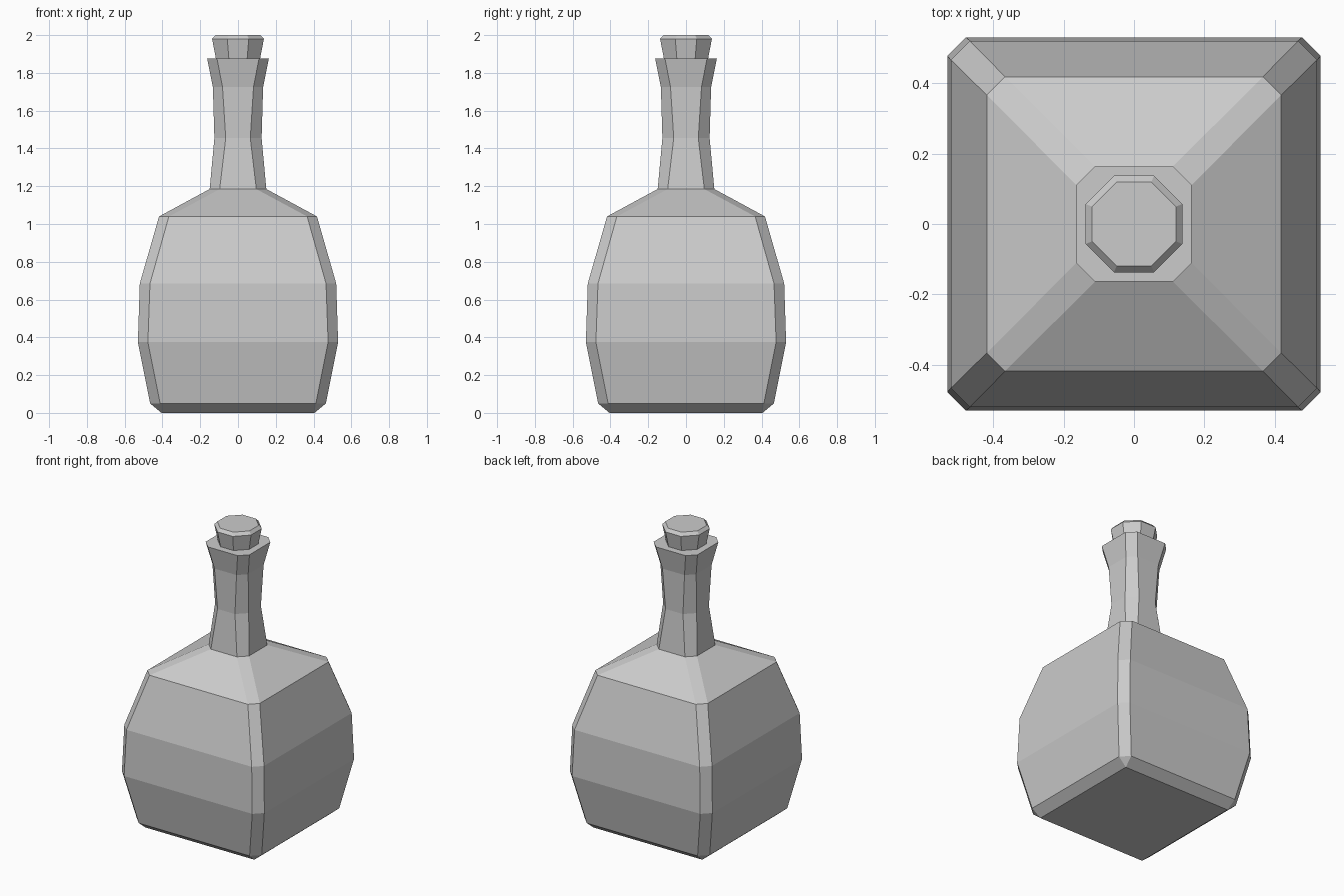
import bpy
import bmesh

if "Cube" in bpy.data.objects:
    bpy.data.objects.remove(bpy.data.objects["Cube"])


def loft(name, rings):
    """Stack chamfered-square rings (z, half width, half flat length) into a closed solid."""
    bm = bmesh.new()
    loops = []
    for z, h, f in rings:
        pts = [(f, -h), (h, -f), (h, f), (f, h), (-f, h), (-h, f), (-h, -f), (-f, -h)]
        loops.append([bm.verts.new((x, y, z)) for x, y in pts])
    for low, high in zip(loops, loops[1:]):
        for i in range(8):
            j = (i + 1) % 8
            bm.faces.new((low[i], low[j], high[j], high[i]))
    bm.faces.new(loops[0][::-1])
    bm.faces.new(loops[-1])
    # corners whose chamfer shrinks to nothing collapse to one point
    bmesh.ops.remove_doubles(bm, verts=bm.verts, dist=0.0005)
    bmesh.ops.recalc_face_normals(bm, faces=bm.faces)
    mesh = bpy.data.meshes.new(name)
    bm.to_mesh(mesh)
    bm.free()
    obj = bpy.data.objects.new(name, mesh)
    bpy.context.collection.objects.link(obj)
    return obj


# Bottle: bulging square body, sloped shoulder, waisted neck with flared lip
loft("bottle", [
    (0.00, 0.405, 0.405),
    (0.05, 0.465, 0.412),
    (0.375, 0.53, 0.477),
    (0.685, 0.52, 0.466),
    (1.04, 0.418, 0.366),
    (1.185, 0.15, 0.097),
    (1.455, 0.125, 0.065),
    (1.725, 0.133, 0.082),
    (1.875, 0.163, 0.111),
])

# Stopper: tapered octagonal plug with a bevelled top
OCT = 0.4142
loft("stopper", [(z, h, h * OCT) for z, h in
                 [(1.86, 0.114), (1.98, 0.137), (2.00, 0.119)]])
